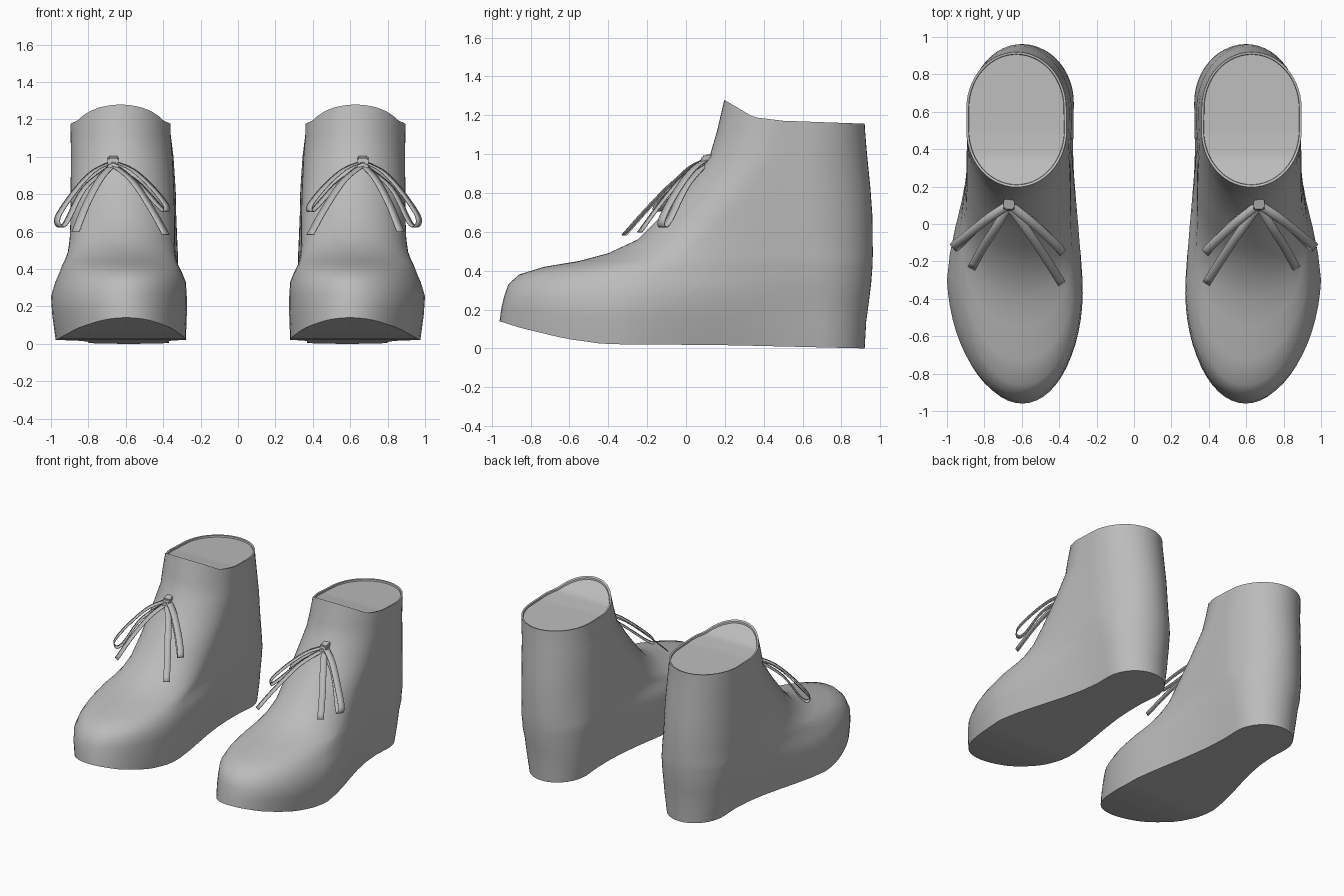
import bpy, bmesh, math
from mathutils import Vector

if "Cube" in bpy.data.objects:
    bpy.data.objects.remove(bpy.data.objects["Cube"])

grey = bpy.data.materials.new("plain grey")
grey.diffuse_color = (0.5, 0.5, 0.5, 1)
grey.use_nodes = True
grey.node_tree.nodes["Principled BSDF"].inputs["Base Color"].default_value = grey.diffuse_color
ARC, SIDE = 14, 7          # points per rounded end and per side


def interp(pts, v):
    if v <= pts[0][0]:
        return pts[0][1]
    for (a, fa), (b, fb) in zip(pts, pts[1:]):
        if v <= b:
            return fa + (fb - fa) * (v - a) / (b - a)
    return pts[-1][1]


# underside curve and collar line, as height over y
SOLE = [(-.96, .14), (-.85, .105), (-.62, .05), (-.42, .022), (.2, .017), (.92, 0)]
COLLAR = [(.195, 1.28), (.24, 1.255), (.29, 1.225), (.35, 1.19), (.5, 1.172), (.92, 1.157)]

# z, front y, back y, ball y, heel y, ball inner/outer x, heel inner/outer x
LEVELS = [
    (.00, -.96, .920, -.30, .68, .28, .975, .37, .80),
    (.14, -.95, .928, -.30, .68, .275, .993, .35, .825),
    (.25, -.935, .943, -.30, .67, .275, 1.0, .34, .84),
    (.33, -.915, .953, -.28, .66, .28, .977, .33, .86),
    (.38, -.86, .957, -.25, .65, .30, .955, .325, .865),
    (.42, -.73, .960, -.20, .65, .32, .94, .322, .87),
    (.45, -.55, .961, -.10, .64, .33, .925, .322, .875),
    (.49, -.40, .962, .00, .63, .335, .91, .322, .875),
    (.56, -.25, .961, .10, .62, .338, .90, .325, .88),
    (.68, -.13, .960, .20, .60, .338, .895, .33, .885),
    (.82, -.01, .950, .32, .60, .342, .895, .333, .888),
    (1.0, .125, .932, .45, .60, .35, .893, .345, .893),
    (1.12, .16, .922, .48, .62, .36, .895, .36, .895),
]


def ring(yf, yb, ball, heel, bi, bo, hi, ho, pinch=0.0):
    """Symmetric outline, running toe end -> outer side -> heel end -> inner side."""
    half = []
    bw, hw, bc, hc = (bo - bi) / 2, (ho - hi) / 2, (bo + bi) / 2, (ho + hi) / 2
    for i in range(ARC):
        a = math.pi / 2 * i / ARC
        toe = .03 * max(0, min(1, (-.3 - yf) / .4)) * math.cos(a)
        half.append((bc - toe, bw * math.sin(a), ball - (ball - yf) * math.cos(a)))
    for i in range(SIDE):
        t = i / SIDE
        s = t * t * (3 - 2 * t)
        half.append((bc + (hc - bc) * s, bw + (hw - bw) * s - pinch * math.sin(math.pi * t),
                     ball + (heel - ball) * t))
    for i in range(ARC + 1):
        a = math.pi / 2 * i / ARC
        half.append((hc, hw * math.cos(a), heel + (yb - heel) * math.sin(a)))
    return [(c + w, y) for c, w, y in half] + [(c - w, y) for c, w, y in half[-2:0:-1]]


def finish(bm, name, mirror):
    for v in bm.verts:
        v.co.x *= mirror
    bmesh.ops.recalc_face_normals(bm, faces=bm.faces)
    me = bpy.data.meshes.new(name)
    bm.to_mesh(me)
    bm.free()
    me.materials.append(grey)
    ob = bpy.data.objects.new(name, me)
    bpy.context.collection.objects.link(ob)
    bpy.ops.object.select_all(action='DESELECT')
    ob.select_set(True)
    bpy.context.view_layer.objects.active = ob
    bpy.ops.object.shade_smooth_by_angle(angle=math.radians(35))
    return ob


def boot(name, mirror):
    bm = bmesh.new()
    rings = []
    for z, *spec in LEVELS:
        drop = max(0, 1 - z / .3)
        pinch = .03 * max(0, 1 - z / .5)
        rings.append([bm.verts.new((x, y, z + interp(SOLE, y) * drop))
                      for x, y in ring(*spec, pinch)])
    # collar edge, then a thin lip down to the closed top
    for inset, down in ((0, 0), (.012, .002), (.014, .014)):
        pts = ring(.197 + inset, .92 - inset, .50, .62, .36 + inset, .896 - inset,
                   .362 + inset, .896 - inset)
        rings.append([bm.verts.new((x, y, interp(COLLAR, y) - down)) for x, y in pts])
    n = len(rings[0])
    for a, b in zip(rings, rings[1:]):
        for i in range(n):
            j = (i + 1) % n
            bm.faces.new((a[i], a[j], b[j], b[i]))
    # sole and top closed with strips running across
    for r in (rings[0], rings[-1]):
        bm.faces.new((r[0], r[1], r[-1]))
        for i in range(1, n // 2 - 1):
            bm.faces.new((r[i], r[i + 1], r[n - i - 1], r[n - i]))
        bm.faces.new((r[n // 2 - 1], r[n // 2], r[n // 2 + 1]))
    finish(bm, name, mirror)


def ribbon(name, ctrl, mirror, width=.046):
    """Flat lace following a smooth path, its width held level."""
    p = [Vector(c) for c in ctrl]
    p = [2 * p[0] - p[1]] + p + [2 * p[-1] - p[-2]]
    path = []
    for a, b, c, d in zip(p, p[1:], p[2:], p[3:]):
        for k in range(5):
            t = k / 5
            path.append(.5 * (2 * b + (c - a) * t + (2 * a - 5 * b + 4 * c - d) * t * t
                              + (3 * b - a - 3 * c + d) * t ** 3))
    path.append(p[-2])
    run = max(p, key=lambda q: (q - p[1]).length) - p[1]
    side = Vector((-run.y, run.x, 0)).normalized() * width / 2
    bm = bmesh.new()
    rows = [(bm.verts.new(q - side), bm.verts.new(q + side)) for q in path]
    for a, b in zip(rows, rows[1:]):
        bm.faces.new((a[0], a[1], b[1], b[0]))
    ob = finish(bm, name, mirror)
    ob.modifiers.new("thickness", 'SOLIDIFY').thickness = .005


def knot(name, mirror):
    bm = bmesh.new()
    bmesh.ops.create_cube(bm, size=1)
    for v in bm.verts:
        v.co = Vector((.668 + v.co.x * .058, .1 + v.co.y * .055 + v.co.z * .02,
                       .965 + v.co.z * .066 + v.co.y * .015))
    bmesh.ops.bevel(bm, geom=bm.edges[:], offset=.006, segments=2, affect='EDGES')
    finish(bm, name, mirror)


for label, m in (("right", 1), ("left", -1)):
    boot(label + "_boot", m)
    knot(label + "_lace_knot", m)
    ribbon(label + "_inner_tail", [(.66, .09, .955), (.56, -.05, .87), (.46, -.2, .72),
                                   (.385, -.32, .585)], m)
    ribbon(label + "_outer_tail", [(.675, .09, .955), (.74, -.02, .88), (.81, -.13, .75),
                                   (.87, -.24, .60)], m)
    ribbon(label + "_inner_loop", [(.66, .1, .975), (.56, .02, .93), (.46, -.07, .84),
                                   (.385, -.145, .745), (.385, -.15, .705), (.42, -.11, .73),
                                   (.53, 0, .85), (.66, .1, .95)], m)
    ribbon(label + "_outer_loop", [(.675, .1, .975), (.78, .03, .92), (.88, -.05, .81),
                                   (.965, -.12, .68), (.955, -.125, .625), (.915, -.09, .65),
                                   (.82, 0, .83), (.675, .1, .95)], m)
